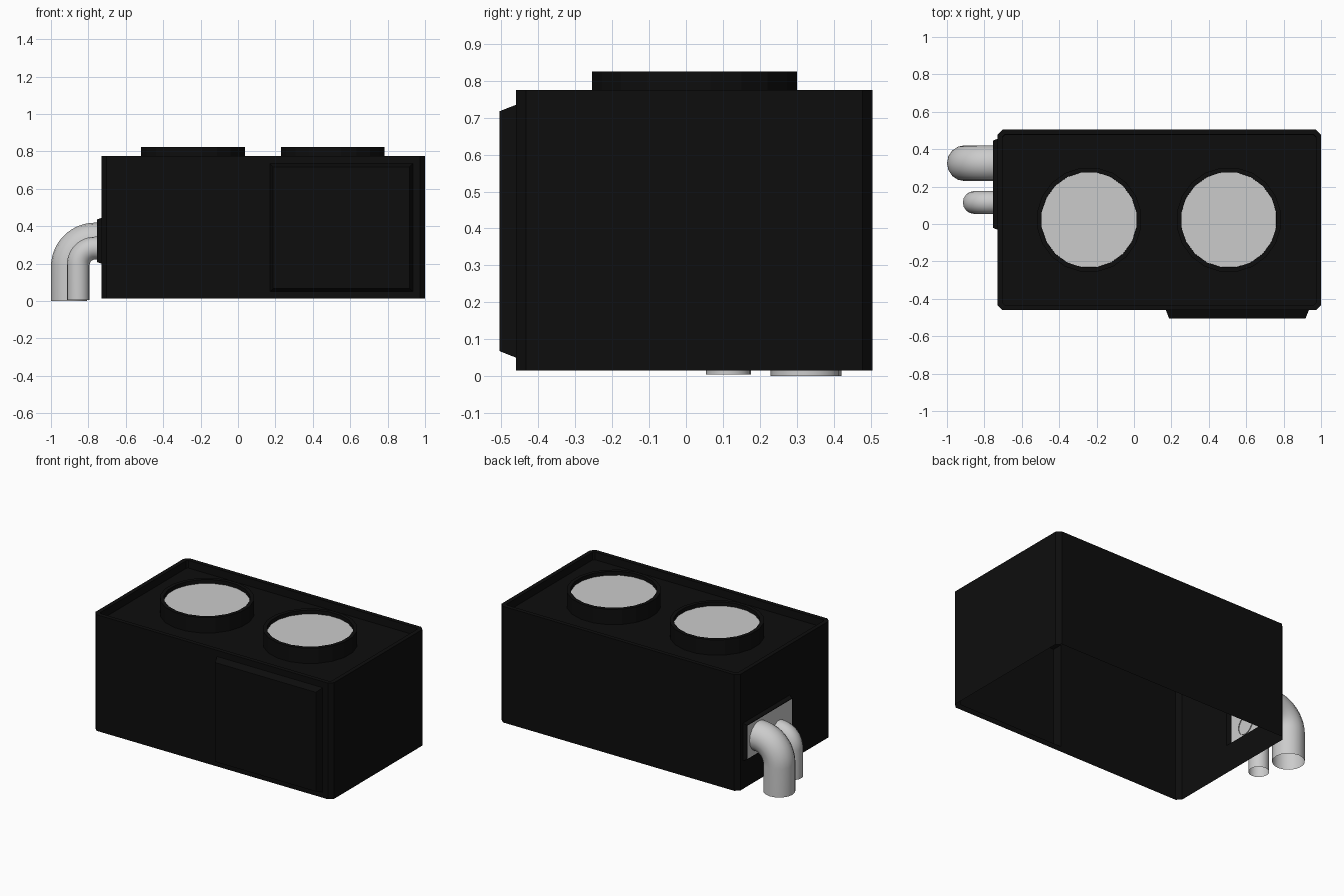
import bpy, bmesh, math
from mathutils import Vector, Matrix

if "Cube" in bpy.data.objects:
    bpy.data.objects.remove(bpy.data.objects["Cube"])


def material(name, value):
    mat = bpy.data.materials.new(name)
    mat.use_nodes = True
    color = (value, value, value, 1)
    mat.diffuse_color = color
    mat.node_tree.nodes["Principled BSDF"].inputs["Base Color"].default_value = color
    return mat


black = material("black casing", 0.004)
grey = material("light grey metal", 0.6)


def finish(bm, name):
    mesh = bpy.data.meshes.new(name)
    bm.to_mesh(mesh)
    bm.free()
    mesh.materials.append(black)
    mesh.materials.append(grey)
    obj = bpy.data.objects.new(name, mesh)
    bpy.context.collection.objects.link(obj)
    return obj


def face_towards(bm, direction):
    """Largest face pointing in a direction."""
    facing = [f for f in bm.faces if f.normal.dot(direction) > 0.99]
    return max(facing, key=lambda f: f.calc_area())


def raised_panel(bm, direction, axis, low, high, bevel, height):
    """Cut a rectangle from one wall and push it out with sloped sides."""
    face = face_towards(bm, direction)
    cuts = [(axis, low[0]), (axis, high[0]), (2, low[1]), (2, high[1])]
    for ax, value in cuts:
        normal, point = Vector(), Vector()
        normal[ax], point[ax] = 1, value
        wall = [f for f in bm.faces if f.normal.dot(direction) > 0.99]
        geom = wall + list({e for f in wall for e in f.edges}) + list({v for f in wall for v in f.verts})
        bmesh.ops.bisect_plane(bm, geom=geom, plane_co=point, plane_no=normal)
        bm.normal_update()
    for f in bm.faces:
        c = f.calc_center_median()
        if f.normal.dot(direction) > 0.99 and low[0] < c[axis] < high[0] and low[1] < c.z < high[1]:
            face = f
    bmesh.ops.inset_individual(bm, faces=[face], thickness=bevel)
    bmesh.ops.translate(bm, verts=face.verts, vec=direction * height)
    bm.normal_update()
    return face


# Casing: open-bottomed box with chamfered corners
bm = bmesh.new()
size, centre = Vector((1.73, 0.965, 0.76)), Vector((0.135, 0.0225, 0.395))
bmesh.ops.create_cube(bm, size=1, matrix=Matrix.Translation(centre) @ Matrix.Diagonal(size).to_4x4())
uprights = [e for e in bm.edges if abs(e.verts[0].co.z - e.verts[1].co.z) > 0.5]
bmesh.ops.bevel(bm, geom=uprights, offset=0.027, segments=1, affect="EDGES")
bm.normal_update()

# Sunken roof inside a narrow rim
up = Vector((0, 0, 1))
roof = face_towards(bm, up)
bmesh.ops.inset_individual(bm, faces=[roof], thickness=0.03)
bmesh.ops.inset_individual(bm, faces=[roof], thickness=0.0005, depth=-0.05)
bm.normal_update()
bmesh.ops.delete(bm, geom=[face_towards(bm, -up)], context="FACES")

# Front access panel, and grey pipe plate on the end wall
raised_panel(bm, Vector((0, -1, 0)), 0, (0.17, 0.05), (0.935, 0.735), 0.025, 0.045)
plate = raised_panel(bm, Vector((-1, 0, 0)), 1, (-0.03, 0.2), (0.455, 0.445), 0.013, 0.025)
bmesh.ops.inset_individual(bm, faces=[plate], thickness=0.006)
plate.material_index = 1
finish(bm, "casing")

# Fan housings with recessed grey discs
for x, side in ((-0.24, "right"), (0.507, "left")):
    bm = bmesh.new()
    place = Matrix.Translation((x, 0.0225, 0.775)) @ Matrix.Rotation(math.radians(9), 4, "Z")
    bmesh.ops.create_cone(bm, cap_ends=True, segments=20, radius1=0.281, radius2=0.281, depth=0.1, matrix=place)
    bm.normal_update()
    disc = face_towards(bm, up)
    bmesh.ops.inset_individual(bm, faces=[disc], thickness=0.024)
    bmesh.ops.inset_individual(bm, faces=[disc], thickness=0.0005, depth=-0.025)
    disc.material_index = 1
    finish(bm, side + "_fan_housing")


# Pipes: out of the plate, round a quarter bend and down
def pipe(name, y, radius, x, top, bend, bottom):
    path = [(-0.75, y, top)]
    steps = 14
    for i in range(steps + 1):
        a = math.pi / 2 * i / steps
        path.append((x + bend - bend * math.sin(a), y, top - bend + bend * math.cos(a)))
    path.append((x, y, bottom))
    curve = bpy.data.curves.new(name, "CURVE")
    curve.dimensions = "3D"
    curve.bevel_depth = radius
    curve.bevel_resolution = 6
    spline = curve.splines.new("POLY")
    spline.points.add(len(path) - 1)
    for point, co in zip(spline.points, path):
        point.co = (*co, 1)
    curve.materials.append(grey)
    bpy.context.collection.objects.link(bpy.data.objects.new(name, curve))


pipe("large_pipe", 0.325, 0.096, -0.904, 0.323, 0.14, 0)
pipe("small_pipe", 0.115, 0.061, -0.854, 0.283, 0.09, 0.005)
